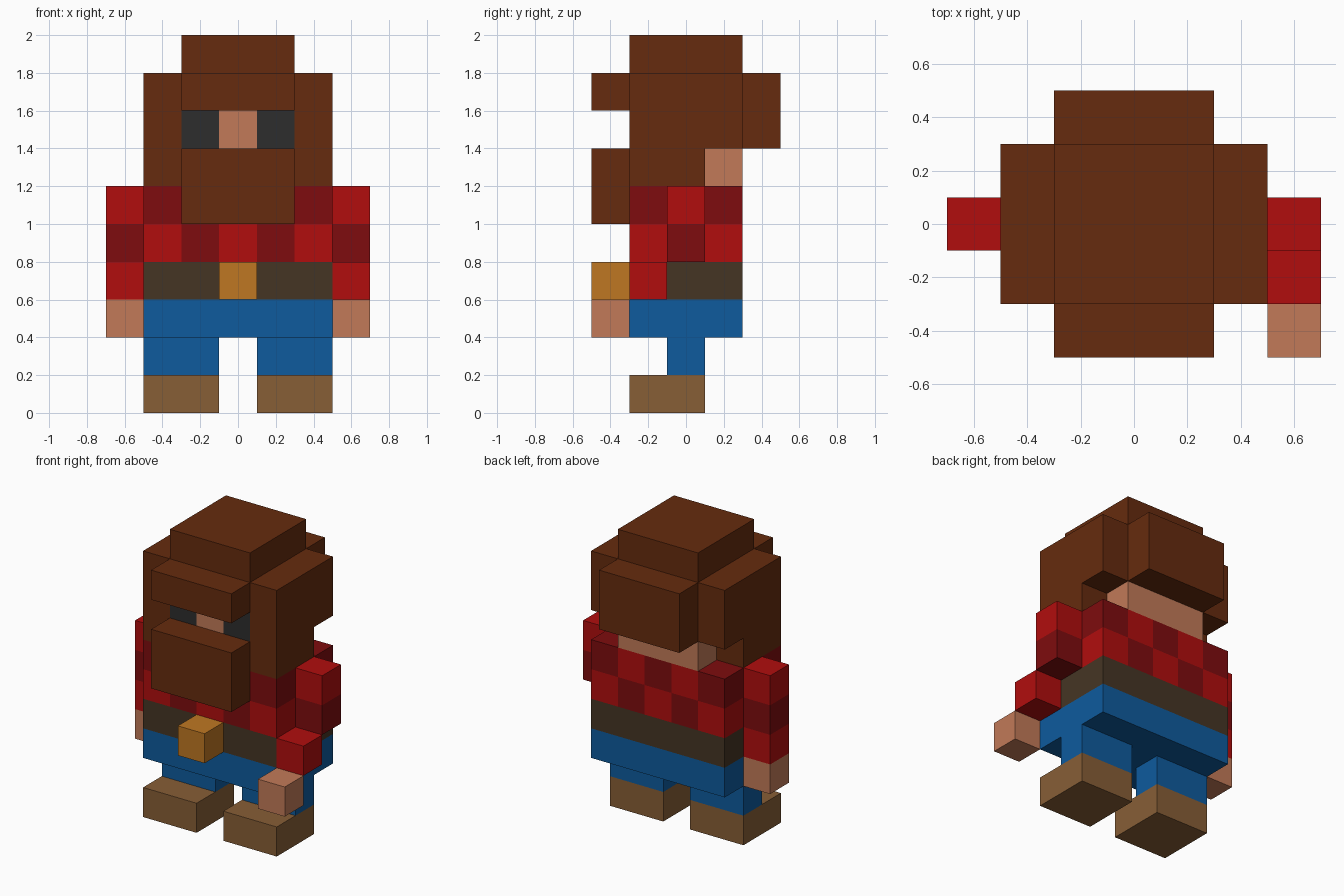
import bpy, bmesh, math
from mathutils import Vector

if "Cube" in bpy.data.objects:
    bpy.data.objects.remove(bpy.data.objects["Cube"], do_unlink=True)

U = 0.2  # size of one block


def linear(c):
    c /= 255
    return c / 12.92 if c <= 0.04045 else ((c + 0.055) / 1.055) ** 2.4


def material(name, *rgb):
    m = bpy.data.materials.new(name)
    col = [linear(c) for c in rgb] + [1.0]
    m.use_nodes = True
    m.diffuse_color = col
    bsdf = next(n for n in m.node_tree.nodes if n.type == 'BSDF_PRINCIPLED')
    bsdf.inputs["Base Color"].default_value = col
    return m


HAIR = material("hair_brown", 102, 43, 14)
SKIN = material("skin", 194, 122, 88)
DARK = material("lens_grey", 45, 45, 45)
RED = material("shirt_red", 177, 13, 13)
MAROON = material("shirt_dark_red", 126, 12, 14)
BELT = material("belt_brown", 69, 53, 36)
GOLD = material("buckle_gold", 191, 119, 34)
BLUE = material("trouser_blue", 14, 91, 158)
BOOT = material("boot_tan", 135, 94, 54)


def box(name, x, y, z, mats, rule=None):
    """Box from (min, max) ranges; a rule cuts it into blocks and picks a material per face."""
    bm = bmesh.new()
    bmesh.ops.create_cube(bm, size=1)
    for v in bm.verts:
        v.co = Vector([(r[0] + r[1]) / 2 + c * (r[1] - r[0]) for r, c in zip((x, y, z), v.co)])
    if rule:
        for axis, (lo, hi) in enumerate((x, y, z)):
            normal = Vector([float(axis == i) for i in range(3)])
            for n in range(1, round((hi - lo) / U)):
                bmesh.ops.bisect_plane(bm, geom=bm.verts[:] + bm.edges[:] + bm.faces[:],
                                       plane_co=normal * (lo + n * U), plane_no=normal)
        bm.normal_update()
        for f in bm.faces:
            f.material_index = rule(f.calc_center_median(), f.normal)
    mesh = bpy.data.meshes.new(name)
    bm.to_mesh(mesh)
    bm.free()
    for m in mats:
        mesh.materials.append(m)
    obj = bpy.data.objects.new(name, mesh)
    bpy.context.collection.objects.link(obj)
    return obj


def pair(name, x, y, z, mats, rule=None):
    box("left_" + name, x, y, z, mats, rule)
    box("right_" + name, (-x[1], -x[0]), y, z, mats, rule)


def checker(c, n):
    """Checked cloth: parity of the block just inside the face."""
    p = c - n * U / 2
    return int((math.floor((p.x + 0.7) / U) + math.floor(p.z / U)) % 2 == 0)


def lenses(c, n):
    """Dark lenses either side of the nose on the upper front."""
    return int(n.y < -0.5 and c.z > 1.4 and abs(c.x) > 0.1)


CLOTH = [RED, MAROON]
DEPTH = (-0.3, 0.3)
WIDE = (-0.5, 0.5)
MID = (-0.3, 0.3)
ARM_Y = (-0.1, 0.1)

# Legs and waist
pair("boot", (0.1, 0.5), (-0.3, 0.1), (0, 0.2), [BOOT])
pair("leg", (0.1, 0.5), ARM_Y, (0.2, 0.4), [BLUE])
box("hips", WIDE, DEPTH, (0.4, 0.6), [BLUE])
box("belt", WIDE, DEPTH, (0.6, 0.8), [BELT])
box("belt_buckle", (-0.1, 0.1), (-0.5, -0.3), (0.6, 0.8), [GOLD])

# Checked shirt
box("torso", WIDE, DEPTH, (0.8, 1.2), CLOTH, checker)

# Right arm hangs straight, left arm steps forward
box("right_sleeve", (-0.7, -0.5), ARM_Y, (0.6, 1.2), CLOTH, checker)
box("right_hand", (-0.7, -0.5), ARM_Y, (0.4, 0.6), [SKIN])
box("left_upper_sleeve", (0.5, 0.7), ARM_Y, (0.8, 1.2), CLOTH, checker)
box("left_lower_sleeve", (0.5, 0.7), (-0.3, -0.1), (0.6, 0.8), CLOTH, checker)
box("left_hand", (0.5, 0.7), (-0.5, -0.3), (0.4, 0.6), [SKIN])

# Head with lenses
box("head", MID, DEPTH, (1.2, 1.6), [SKIN, DARK], lenses)

# Hair and beard
box("hair_crown", MID, DEPTH, (1.6, 2.0), [HAIR])
box("hair_fringe", MID, (-0.5, -0.3), (1.6, 1.8), [HAIR])
box("hair_back", MID, (0.3, 0.5), (1.4, 1.8), [HAIR])
pair("hair_side", (0.3, 0.5), DEPTH, (1.4, 1.8), [HAIR])
pair("sideburn", (0.3, 0.5), (-0.3, 0.1), (1.2, 1.4), [HAIR])
box("beard", MID, (-0.5, -0.3), (1.0, 1.4), [HAIR])
